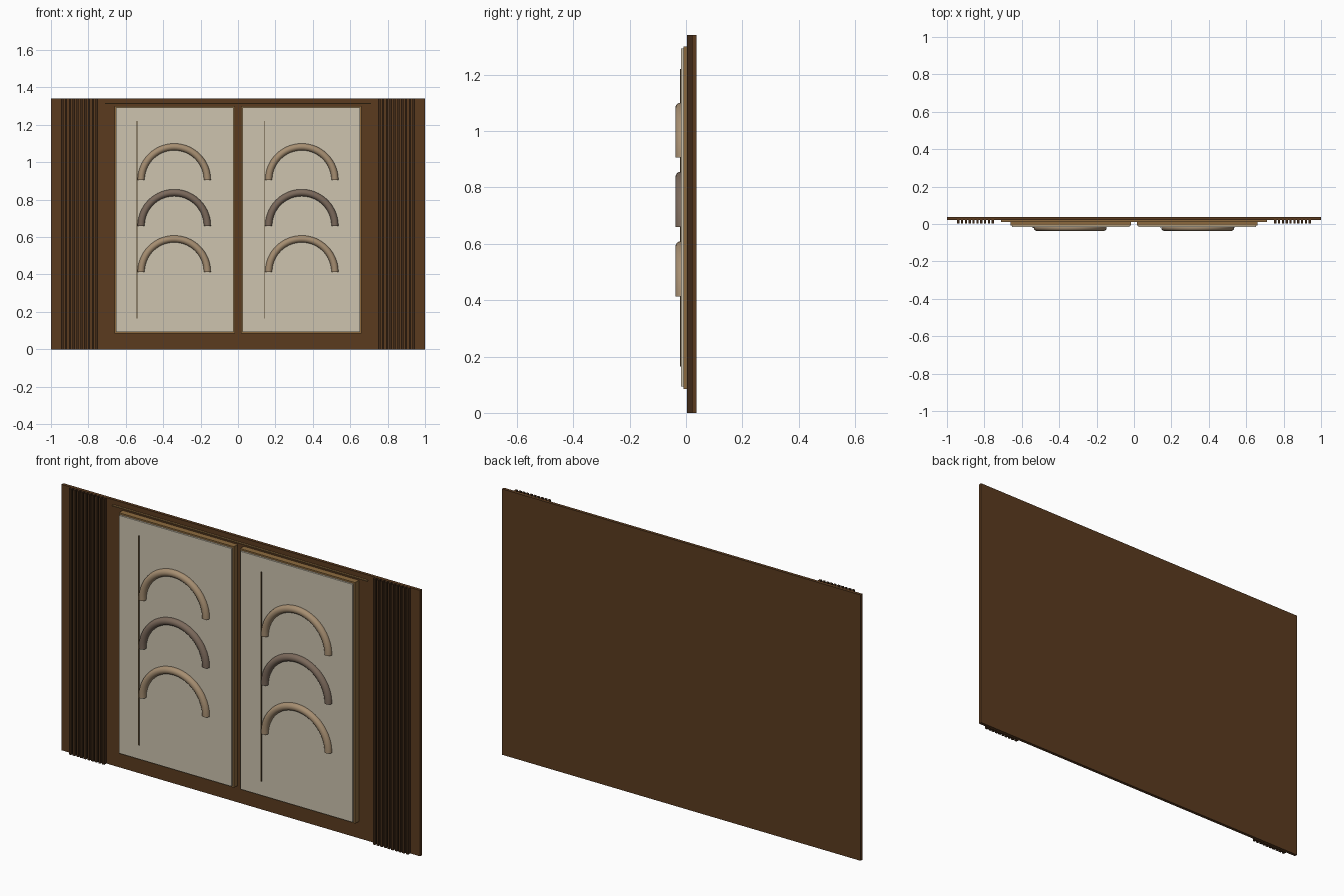
import bpy, bmesh, math

if "Cube" in bpy.data.objects:
    bpy.data.objects.remove(bpy.data.objects["Cube"])


def mat(name, r, g, b):
    """Flat material from an sRGB 0-255 colour."""
    def lin(c):
        c /= 255
        return c / 12.92 if c <= 0.04045 else ((c + 0.055) / 1.055) ** 2.4
    m = bpy.data.materials.new(name)
    m.diffuse_color = (lin(r), lin(g), lin(b), 1)
    m.use_nodes = True
    m.node_tree.nodes["Principled BSDF"].inputs["Base Color"].default_value = m.diffuse_color
    return m


WALNUT = mat("walnut", 91, 59, 31)
DARK = mat("dark_wood", 64, 42, 24)
GOLD = mat("gold_trim", 140, 106, 62)
CREAM = mat("cream_panel", 205, 196, 175)
TAN = mat("tan_arch", 166, 142, 113)
TAUPE = mat("taupe_arch", 123, 105, 91)
BRONZE = mat("bronze_line", 78, 62, 40)


def add(name, bm, material):
    bmesh.ops.recalc_face_normals(bm, faces=bm.faces)
    me = bpy.data.meshes.new(name)
    bm.to_mesh(me)
    bm.free()
    me.materials.append(material)
    ob = bpy.data.objects.new(name, me)
    bpy.context.collection.objects.link(ob)
    return ob


def box(name, x, y, z, material):
    """Box from (min, max) ranges."""
    bm = bmesh.new()
    bmesh.ops.create_cube(bm, size=1)
    for v in bm.verts:
        v.co = [r[0] if c < 0 else r[1] for c, r in zip(v.co, (x, y, z))]
    return add(name, bm, material)


def arch(name, cx, cy, cz, material, radius=0.177, tube=0.0185, steps=40, sides=16):
    """Half-ring tube standing in the xz plane, with flat ends."""
    bm = bmesh.new()
    rings = []
    for i in range(steps + 1):
        a = math.pi * i / steps
        ring = []
        for j in range(sides):
            b = 2 * math.pi * j / sides
            r = radius + tube * math.cos(b)
            ring.append(bm.verts.new((cx + r * math.cos(a), cy + tube * math.sin(b),
                                      cz + r * math.sin(a))))
        rings.append(ring)
    for p, q in zip(rings, rings[1:]):
        for j in range(sides):
            k = (j + 1) % sides
            bm.faces.new((p[j], p[k], q[k], q[j]))
    bm.faces.new(rings[0])
    bm.faces.new(rings[-1])
    ob = add(name, bm, material)
    bpy.ops.object.select_all(action='DESELECT')
    ob.select_set(True)
    bpy.context.view_layer.objects.active = ob
    bpy.ops.object.shade_smooth_by_angle(angle=math.radians(40))


# Wall panel and the thin strip above the framed panels
box("back_panel", (-1, 1), (0.022, 0.0375), (0, 1.34), WALNUT)
box("top_strip", (-0.71, 0.71), (0.012, 0.023), (1.311, 1.316), GOLD)

for s, side in ((-1, "left"), (1, "right")):
    # Vertical slats
    for i in range(10):
        x = s * (0.755 + i * 0.0205)
        box(f"{side}_slat_{i + 1}", (x - 0.006, x + 0.006), (0.004, 0.023), (0, 1.34), DARK)

    # Framed panel
    cx = s * 0.338
    box(f"{side}_frame", (cx - 0.321, cx + 0.321), (-0.008, 0.023), (0.085, 1.30), GOLD)
    box(f"{side}_panel", (cx - 0.313, cx + 0.313), (-0.017, -0.007), (0.093, 1.292), CREAM)

    # Stacked arches and the thin line beside them
    ax = s * 0.341
    for i, z in enumerate((0.905, 0.66, 0.413)):
        arch(f"{side}_arch_{i + 1}", ax, -0.019, z, TAUPE if i == 1 else TAN)
    lx = ax - 0.198
    box(f"{side}_line", (lx - 0.0025, lx + 0.0025), (-0.022, -0.016), (0.165, 1.22), BRONZE)
